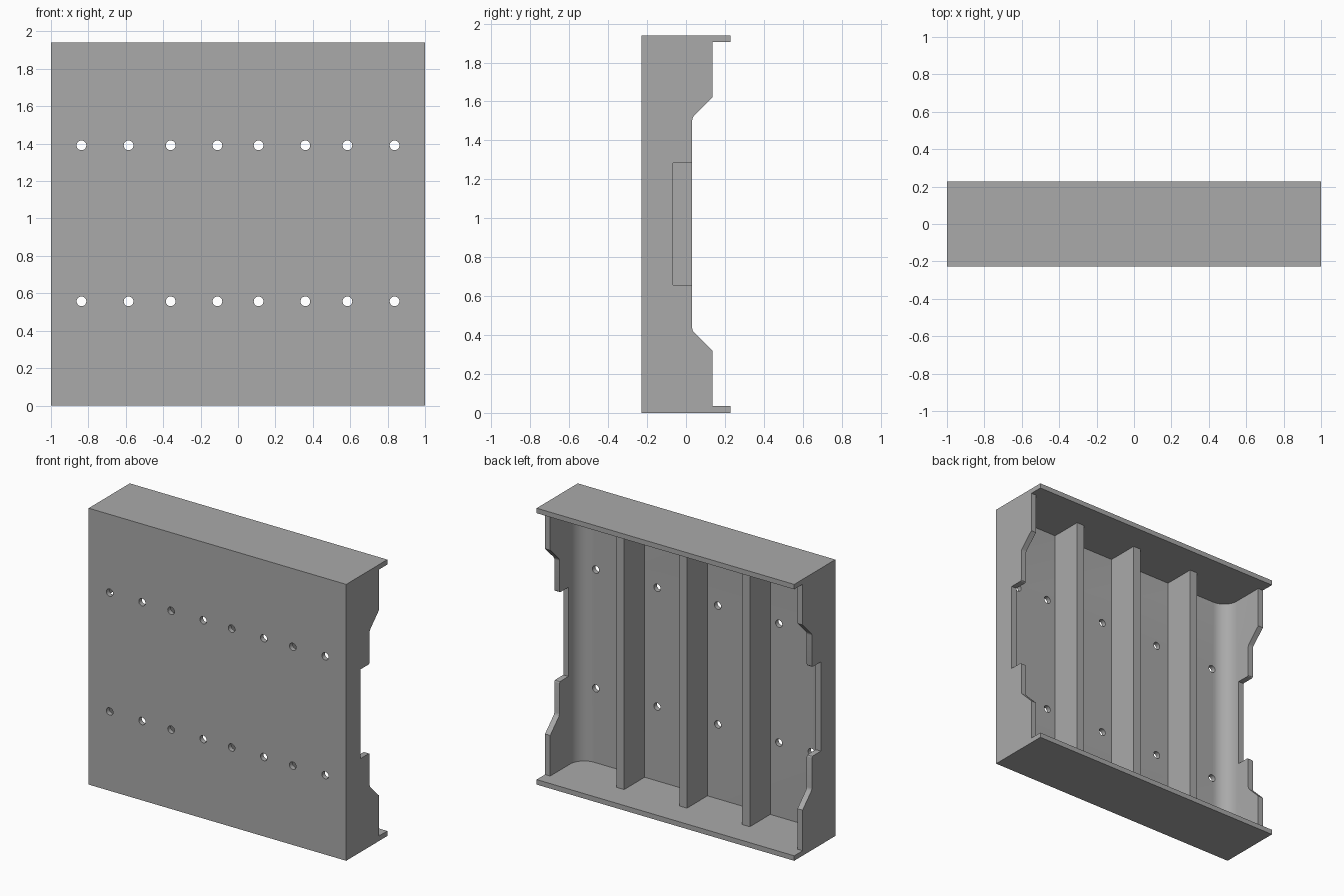
import bpy, bmesh, math
from mathutils import Matrix, Vector

cube = bpy.data.objects.get("Cube")
if cube:
    bpy.data.objects.remove(cube, do_unlink=True)

H, D = 1.94, 0.228          # height, half depth
WALL, PLATE = 0.04, 0.035   # side wall and end plate thickness
FLOOR = -0.195              # inner face of the front panel
MID = H / 2

grey = bpy.data.materials.new("plain grey")
grey.use_nodes = True
colour = (0.4, 0.4, 0.4, 1)
grey.diffuse_color = colour
grey.node_tree.nodes["Principled BSDF"].inputs["Base Color"].default_value = colour


def to_object(name, bm):
    bmesh.ops.recalc_face_normals(bm, faces=bm.faces)
    mesh = bpy.data.meshes.new(name)
    bm.to_mesh(mesh)
    bm.free()
    obj = bpy.data.objects.new(name, mesh)
    bpy.context.collection.objects.link(obj)
    mesh.materials.append(grey)
    return obj


def box(name, lo, hi):
    lo, hi = Vector(lo), Vector(hi)
    bm = bmesh.new()
    bmesh.ops.create_cube(bm, size=1)
    bmesh.ops.scale(bm, vec=hi - lo, verts=bm.verts)
    bmesh.ops.translate(bm, vec=(lo + hi) / 2, verts=bm.verts)
    return to_object(name, bm)


def prism(name, points, travel, radius, segments, rounded):
    """Extrude a profile, rounding the corners picked by the rule."""
    bm = bmesh.new()
    bm.faces.new([bm.verts.new(p) for p in points])
    corners = [v for v in bm.verts if rounded(v.co)]
    bmesh.ops.bevel(bm, geom=corners, offset=radius, offset_type='OFFSET',
                    segments=segments, profile=0.5, affect='VERTICES')
    result = bmesh.ops.extrude_face_region(bm, geom=bm.faces[:])
    moved = [g for g in result["geom"] if isinstance(g, bmesh.types.BMVert)]
    bmesh.ops.translate(bm, vec=travel, verts=moved)
    return to_object(name, bm)


def cut(target, cutter):
    mod = target.modifiers.new("cut", 'BOOLEAN')
    mod.operation = 'DIFFERENCE'
    mod.solver = 'EXACT'
    mod.object = cutter
    bpy.context.view_layer.objects.active = target
    bpy.ops.object.modifier_apply(modifier=mod.name)
    bpy.data.objects.remove(cutter, do_unlink=True)


# Housing: a block hollowed from the back
housing = box("housing", (-1, -D, 0), (1, D, H))

# Cavity with rounded corners between floor and side walls
w = 1 - WALL
cavity = prism("cavity_cutter",
               [(-w, FLOOR, PLATE), (w, FLOOR, PLATE), (w, 0.5, PLATE), (-w, 0.5, PLATE)],
               (0, 0, H - 2 * PLATE), 0.11, 10, lambda c: c.y < 0)
cut(housing, cavity)

# Stepped back edge of the side walls
half = [(0.5, PLATE), (0.135, PLATE), (0.135, 0.32), (0.032, 0.423),
        (0.032, 0.657), (-0.067, 0.657)]
edge = half + [(y, H - z) for y, z in reversed(half)]
notch = prism("notch_cutter", [(-1.2, y, z) for y, z in edge],
              (2.4, 0, 0), 0.012, 3, lambda c: -0.06 < c.y < 0.1)
cut(housing, notch)

# Two rows of round holes through the front panel
bm = bmesh.new()
for x in (0.11, 0.36, 0.585, 0.837):
    for side in (-1, 1):
        for z in (0.557, 1.391):
            place = Matrix.Translation((side * x, -0.2, z)) @ Matrix.Rotation(math.pi / 2, 4, 'X')
            bmesh.ops.create_cone(bm, cap_ends=True, segments=32, radius1=0.026,
                                  radius2=0.026, depth=0.2, matrix=place)
cut(housing, to_object("hole_cutter", bm))

# Upright ribs between the end plates
for name, x in (("right_rib", -0.488), ("middle_rib", 0), ("left_rib", 0.488)):
    box(name, (x - 0.03, FLOOR - 0.01, PLATE - 0.01), (x + 0.03, 0.032, H - PLATE + 0.01))

bpy.ops.object.select_all(action='DESELECT')
housing.select_set(True)
bpy.context.view_layer.objects.active = housing
bpy.ops.object.shade_smooth_by_angle(angle=math.radians(30))
